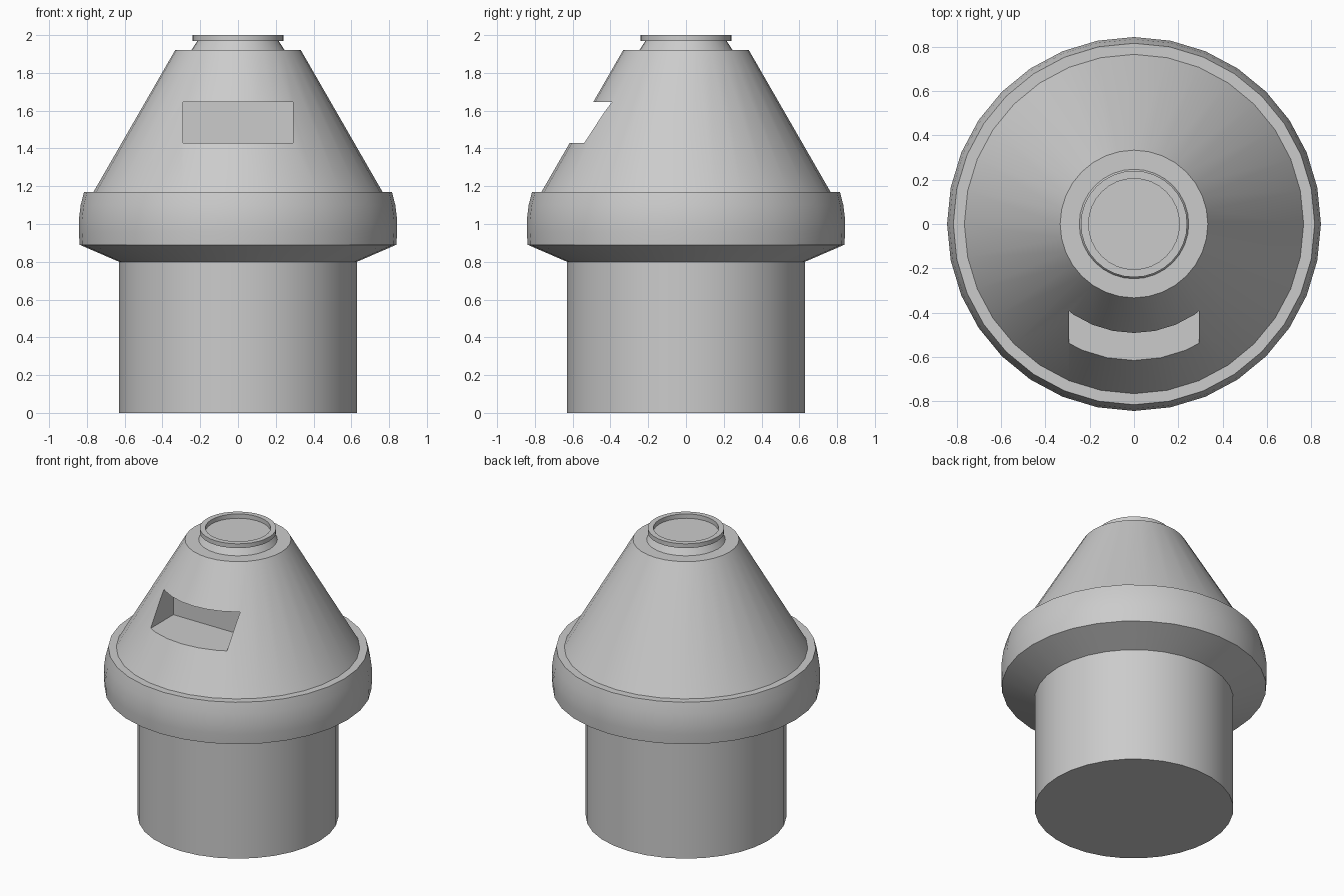
import bpy, bmesh, math

if "Cube" in bpy.data.objects:
    bpy.data.objects.remove(bpy.data.objects["Cube"])

SIDES = 32

# Outline of the turned body: (radius, height), bottom to top
PROFILE = [
    (0.63, 0.0), (0.63, 0.80),                                        # stem
    (0.838, 0.89), (0.843, 0.96), (0.843, 1.02), (0.833, 1.10),
    (0.815, 1.17),                                                    # bulged collar
    (0.765, 1.17), (0.333, 1.92),                                     # cone
    (0.247, 1.92), (0.215, 1.97),                                     # neck
    (0.24, 1.97), (0.24, 2.0), (0.205, 2.0), (0.205, 1.97),           # rim and recess
]


def lathe(name, profile):
    bm = bmesh.new()
    rings = [[bm.verts.new((r * math.cos(2 * math.pi * i / SIDES),
                            r * math.sin(2 * math.pi * i / SIDES), z))
              for i in range(SIDES)] for r, z in profile]
    for low, high in zip(rings, rings[1:]):
        for i in range(SIDES):
            j = (i + 1) % SIDES
            bm.faces.new((low[i], low[j], high[j], high[i]))
    bm.faces.new(rings[0][::-1])
    bm.faces.new(rings[-1])
    mesh = bpy.data.meshes.new(name)
    bm.to_mesh(mesh)
    bm.free()
    obj = bpy.data.objects.new(name, mesh)
    bpy.context.collection.objects.link(obj)
    return obj


body = lathe("turned_body", PROFILE)

# Front slot: a box with a flat back wall at y = -0.29
bpy.ops.mesh.primitive_cube_add(size=1, location=(0, -0.645, 1.5375))
cutter = bpy.context.object
cutter.name = "slot_cutter"
cutter.scale = (0.585, 0.71, 0.215)
cutter.hide_render = True

cut = body.modifiers.new("front_slot", 'BOOLEAN')
cut.operation = 'DIFFERENCE'
cut.solver = 'EXACT'
cut.object = cutter

bpy.ops.object.select_all(action='DESELECT')
body.select_set(True)
bpy.context.view_layer.objects.active = body
bpy.ops.object.modifier_apply(modifier=cut.name)
bpy.data.objects.remove(cutter)
bpy.ops.object.shade_smooth_by_angle(angle=math.radians(20))
